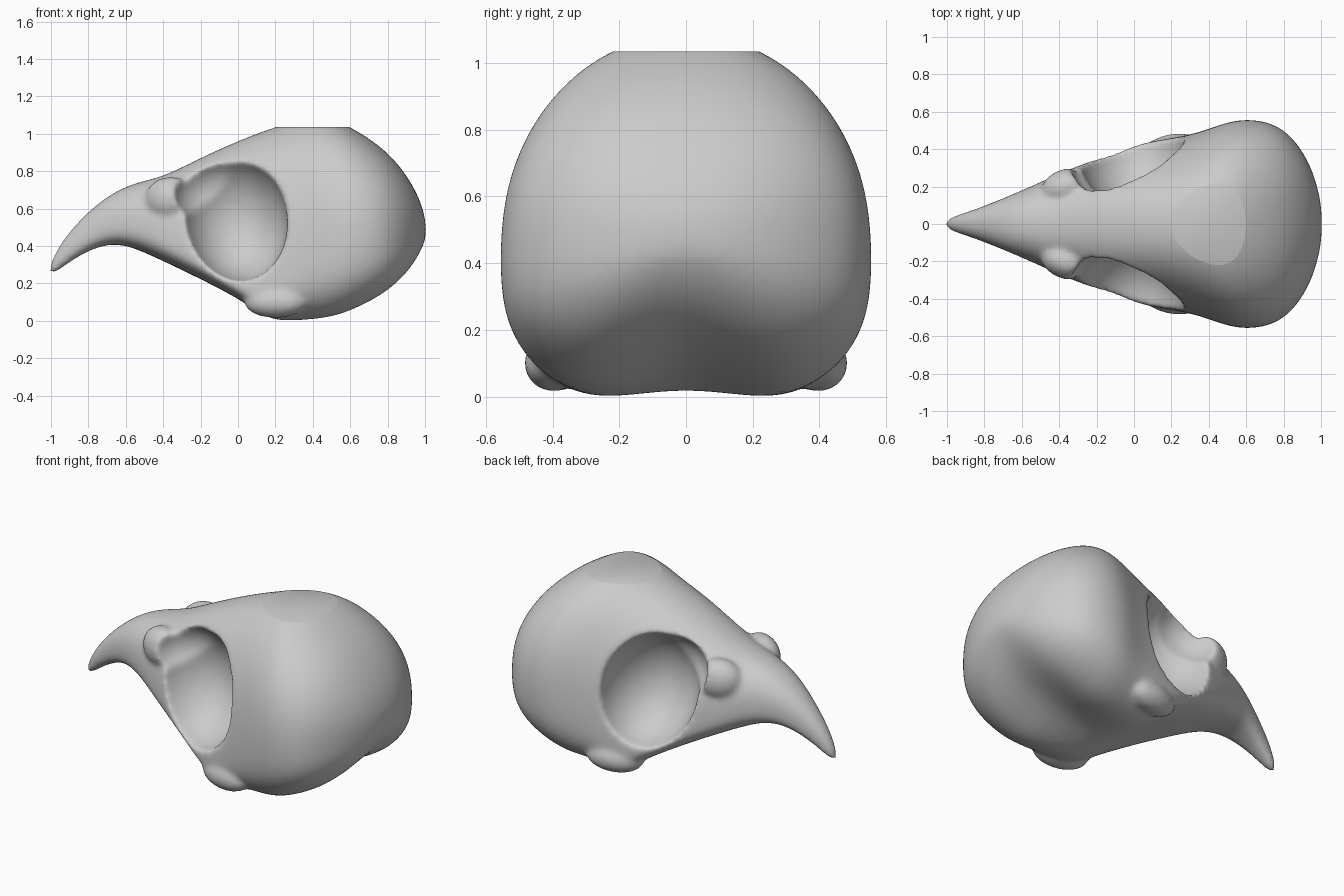
import bpy, bmesh, math
from mathutils import Matrix, Euler, Vector

cube = bpy.data.objects.get("Cube")
if cube:
    bpy.data.objects.remove(cube, do_unlink=True)

bone = bpy.data.materials.new("bone_grey")
bone.use_nodes = True
bone_colour = (0.6, 0.6, 0.6, 1)
bone.diffuse_color = bone_colour
bone.node_tree.nodes["Principled BSDF"].inputs["Base Color"].default_value = bone_colour

# Cross-sections from beak tip to back of head: x, top, bottom, widest height, half width
SECTIONS = [
    (-1.01, .29, .245, .265, .015), (-.97, .38, .26, .31, .04),
    (-.9, .48, .315, .39, .062), (-.8, .585, .375, .46, .097),
    (-.7, .665, .41, .51, .138), (-.6, .72, .405, .51, .18),
    (-.5, .75, .365, .49, .225), (-.38, .78, .31, .42, .28),
    (-.2, .875, .22, .32, .35), (0, .965, .115, .18, .42),
    (.1, 1.005, .04, .14, .445), (.2, 1.04, -.025, .18, .46),
    (.35, 1.09, -.035, .31, .49), (.5, 1.085, -.025, .38, .55),
    (.62, 1.03, .02, .42, .565), (.75, .945, .09, .43, .54),
    (.85, .85, .165, .44, .465), (.93, .735, .255, .45, .345),
    (.98, .63, .345, .47, .21), (1.005, .53, .425, .475, .08),
]
RING = 32


def new_object(name, bm):
    mesh = bpy.data.meshes.new(name)
    bmesh.ops.recalc_face_normals(bm, faces=bm.faces)
    bm.to_mesh(mesh)
    bm.free()
    obj = bpy.data.objects.new(name, mesh)
    bpy.context.collection.objects.link(obj)
    return obj


def rounded(value, power):
    return math.copysign(abs(value) ** (2 / power), value)


def section_ring(bm, x, top, bottom, mid, width):
    ring = []
    for i in range(RING):
        angle = math.tau * i / RING
        # the lower half is squarer than the upper half
        power = 2.3 if i <= RING / 2 else 2.8
        y = width * rounded(math.cos(angle), power)
        rise = rounded(math.sin(angle), power)
        z = mid + rise * (top - mid if rise > 0 else mid - bottom)
        # hollow along the middle of the underside, deepest at the nape
        if rise < 0:
            depth = min(max((x + .3) / .8, 0), 1) * (mid - bottom) / .4
            z += .11 * depth * -rise * math.exp(-(y / .2) ** 2)
        ring.append(bm.verts.new((x, y, z)))
    return ring


def skull_loft():
    bm = bmesh.new()
    rings = [section_ring(bm, *section) for section in SECTIONS]
    for a, b in zip(rings, rings[1:]):
        for i in range(RING):
            j = (i + 1) % RING
            bm.faces.new((a[i], a[j], b[j], b[i]))
    bm.faces.new(rings[0])
    bm.faces.new(rings[-1])
    return new_object("skull", bm)


def ellipsoid(name, centre, radii, side, turn=(0, 0, 0)):
    bm = bmesh.new()
    place = Matrix.LocRotScale(Vector((centre[0], side * centre[1], centre[2])),
                               Euler((side * turn[0], turn[1], side * turn[2])),
                               Vector(radii))
    bmesh.ops.create_icosphere(bm, subdivisions=4, radius=1, matrix=place)
    return new_object(name, bm)


helpers = []


def combine(target, helper, operation):
    helper.hide_render = True
    mod = target.modifiers.new(helper.name, 'BOOLEAN')
    mod.object = helper
    mod.operation = operation
    mod.solver = 'EXACT'
    helpers.append(helper)


skull = skull_loft()
subdivide = skull.modifiers.new("subdivide", 'SUBSURF')
subdivide.levels = subdivide.render_levels = 2

for label, side in (("left", -1), ("right", 1)):
    # brow corner and cheek knob, mostly sunk into the bone
    combine(skull, ellipsoid(label + "_brow_corner", (-.36, .2, .65),
                             (.14, .095, .12), side, (0, 0, .3)), 'UNION')
    combine(skull, ellipsoid(label + "_cheek_knob", (.2, .395, .1),
                             (.17, .085, .085), side, (0, 0, .2)), 'UNION')
    # eye socket, with a second hollow under the brow
    combine(skull, ellipsoid(label + "_eye_socket", (-.02, .42, .56),
                             (.28, .33, .35), side, (.1, -.25, 0)), 'DIFFERENCE')
    combine(skull, ellipsoid(label + "_brow_hollow", (-.12, .365, .695),
                             (.23, .24, .2), side), 'DIFFERENCE')

# soften the rims into one continuous bone surface
remesh = skull.modifiers.new("fuse", 'REMESH')
remesh.mode = 'VOXEL'
remesh.voxel_size = .014
soften = skull.modifiers.new("soften", 'SMOOTH')
soften.factor = .5
soften.iterations = 12

# flat crown
bm = bmesh.new()
bmesh.ops.create_cube(bm, size=1, matrix=Matrix.Translation((.4, 0, 1.535)))
bmesh.ops.scale(bm, vec=(2, 2, 1), verts=bm.verts)
combine(skull, new_object("crown_cutter", bm), 'DIFFERENCE')

# bake the modifiers, then drop the helpers
graph = bpy.context.evaluated_depsgraph_get()
baked = bpy.data.meshes.new_from_object(skull.evaluated_get(graph))
skull.modifiers.clear()
skull.data = baked
for helper in helpers:
    bpy.data.objects.remove(helper, do_unlink=True)

skull.data.materials.clear()
skull.data.materials.append(bone)
bpy.ops.object.select_all(action='DESELECT')
skull.select_set(True)
bpy.context.view_layer.objects.active = skull
bpy.ops.object.shade_smooth_by_angle(angle=math.radians(50))
